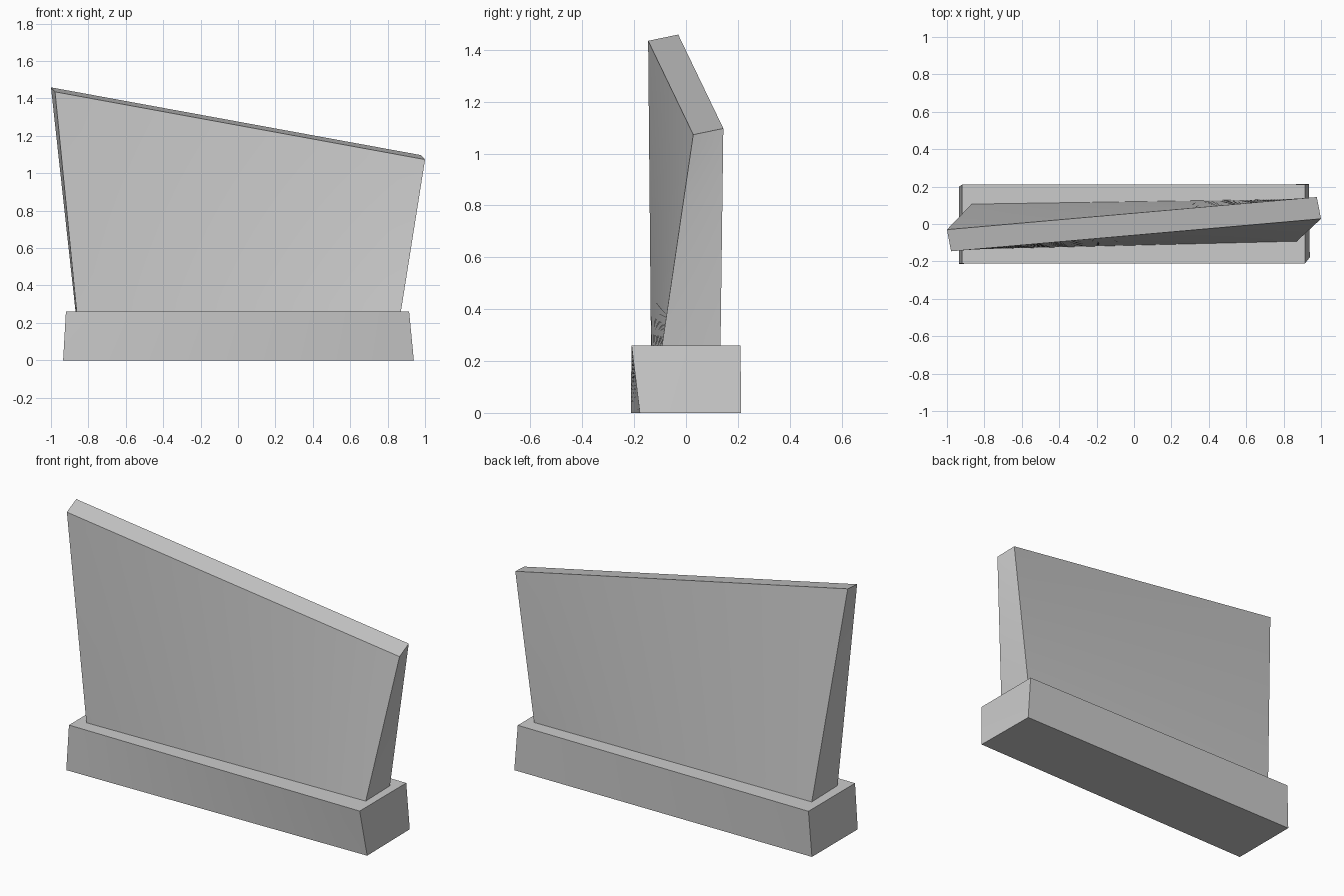
import bpy, bmesh

if "Cube" in bpy.data.objects:
    bpy.data.objects.remove(bpy.data.objects["Cube"])


def twisted_block(name, bottom, top, cuts=15):
    """Block lofted between two four-cornered loops, gridded so its sides twist smoothly."""
    bm = bmesh.new()
    lo = [bm.verts.new(p) for p in bottom]
    hi = [bm.verts.new(p) for p in top]
    bm.faces.new(lo[::-1])
    bm.faces.new(hi)
    for i in range(4):
        j = (i + 1) % 4
        bm.faces.new((lo[i], lo[j], hi[j], hi[i]))
    bmesh.ops.subdivide_edges(bm, edges=bm.edges[:], cuts=cuts, use_grid_fill=True)
    bmesh.ops.recalc_face_normals(bm, faces=bm.faces[:])
    mesh = bpy.data.meshes.new(name)
    bm.to_mesh(mesh)
    bm.free()
    obj = bpy.data.objects.new(name, mesh)
    bpy.context.collection.objects.link(obj)
    bpy.ops.object.select_all(action='DESELECT')
    obj.select_set(True)
    bpy.context.view_layer.objects.active = obj
    bpy.ops.object.shade_smooth_by_angle(angle=0.52)
    return obj


# Corner order: front left, front right, back right, back left
# Low plinth
twisted_block(
    "plinth",
    [(-.935, -.213, 0), (.94, -.178, 0), (.935, .213, 0), (-.935, .2, 0)],
    [(-.92, -.21, .26), (.915, -.21, .26), (.915, .21, .26), (-.92, .21, .26)])

# Leaning, twisted slab with a sloping top
twisted_block(
    "stone_slab",
    [(-.862, -.135, .255), (.87, -.093, .255), (.865, .133, .255), (-.868, .107, .255)],
    [(-.978, -.146, 1.435), (1, .028, 1.073), (.977, .144, 1.097), (-1, -.03, 1.459)])
